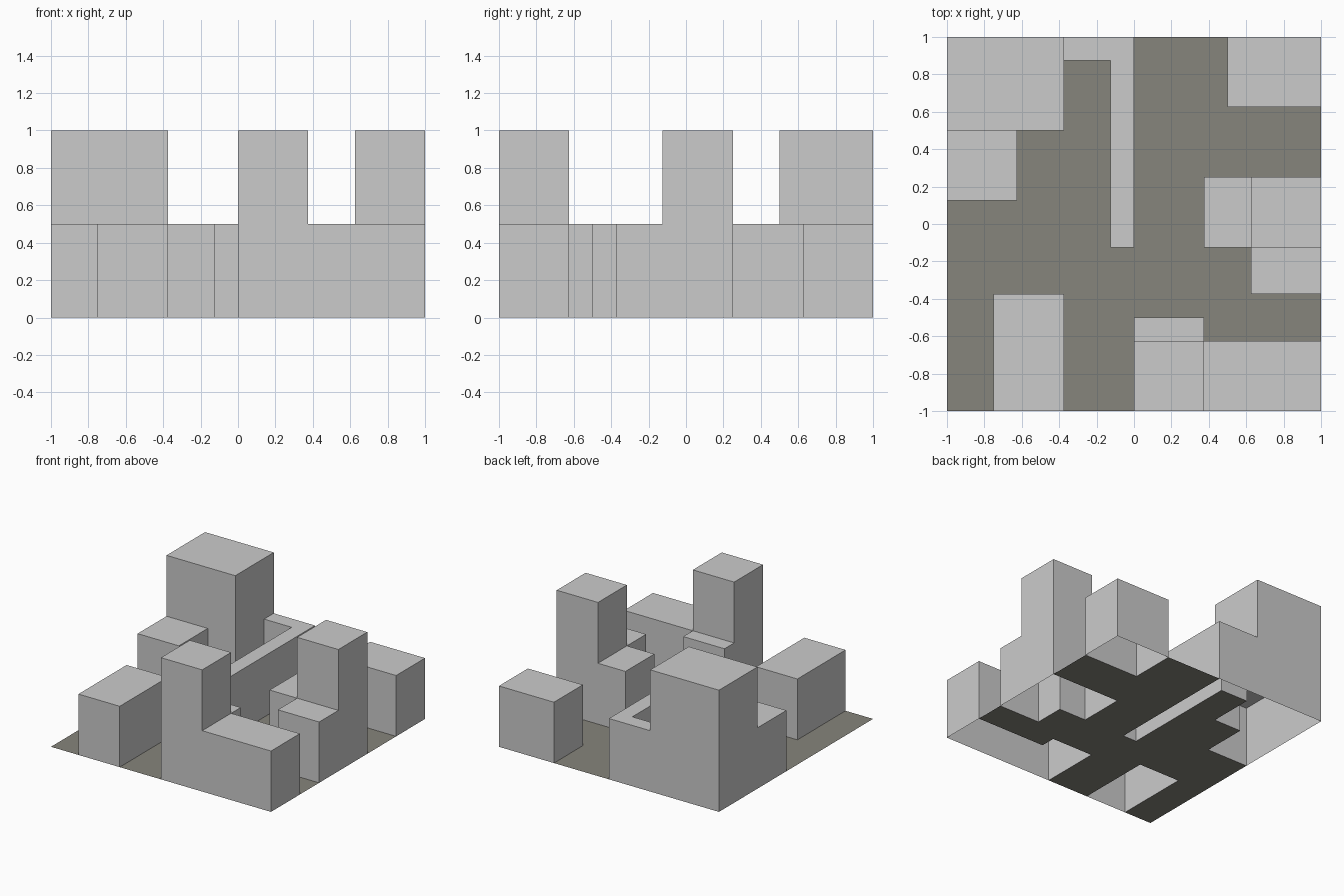
import bpy, bmesh

if "Cube" in bpy.data.objects:
    bpy.data.objects.remove(bpy.data.objects["Cube"])

STEP = 0.125    # street grid module
STOREY = 0.5    # height of one storey
N = 16          # modules per side


def material(name, rgb):
    m = bpy.data.materials.new(name)
    m.diffuse_color = (*rgb, 1)
    m.use_nodes = True
    m.node_tree.nodes["Principled BSDF"].inputs["Base Color"].default_value = m.diffuse_color
    return m


concrete = material("light grey concrete", (0.60, 0.60, 0.60))
asphalt = material("warm grey street", (0.24, 0.232, 0.20))


def cells(x0, x1, y0, y1):
    """Grid modules covered by a rectangle."""
    g = lambda v: round((v + 1) / STEP)
    return {(i, j) for i in range(g(x0), g(x1)) for j in range(g(y0), g(y1))}


def finish(name, bm, mat):
    bmesh.ops.remove_doubles(bm, verts=bm.verts, dist=1e-4)
    bmesh.ops.dissolve_limit(bm, angle_limit=0.01, verts=bm.verts, edges=bm.edges)
    me = bpy.data.meshes.new(name)
    bm.to_mesh(me)
    bm.free()
    me.materials.append(mat)
    bpy.context.collection.objects.link(bpy.data.objects.new(name, me))


def quad(bm, pts):
    bm.faces.new([bm.verts.new((-1 + x * STEP, -1 + y * STEP, z * STOREY))
                  for x, y, z in pts])


def building(name, parts):
    """Hollow shell, open at the bottom, from rectangles (x0, x1, y0, y1, storeys)."""
    solid = {(i, j, k) for *r, n in parts for i, j in cells(*r) for k in range(n)}
    bm = bmesh.new()
    for i, j, k in sorted(solid):
        a, b, c, d = (i, j), (i + 1, j), (i + 1, j + 1), (i, j + 1)
        # outer walls, one per exposed side
        for p, q, di, dj in ((a, b, 0, -1), (b, c, 1, 0), (c, d, 0, 1), (d, a, -1, 0)):
            if (i + di, j + dj, k) not in solid:
                quad(bm, [(*p, k), (*q, k), (*q, k + 1), (*p, k + 1)])
        # flat roof
        if (i, j, k + 1) not in solid:
            quad(bm, [(*p, k + 1) for p in (a, b, c, d)])
    finish(name, bm, concrete)
    return {(i, j) for i, j, k in solid}


BUILDINGS = {
    "corner_tower_with_wings": [(-1, -0.375, 0.5, 1, 2), (-1, -0.625, 0.125, 0.5, 1),
                                (-0.375, 0, 0.875, 1, 1), (-0.125, 0, -0.125, 0.875, 1)],
    "back_right_block": [(0.5, 1, 0.625, 1, 1)],
    "side_tower_with_wings": [(0.625, 1, -0.125, 0.25, 2), (0.375, 0.625, -0.125, 0.25, 1),
                              (0.625, 1, -0.375, -0.125, 1)],
    "front_left_block": [(-0.75, -0.375, -1, -0.375, 1)],
    "front_tower_with_wings": [(0, 0.375, -1, -0.625, 2), (0.375, 1, -1, -0.625, 1),
                               (0, 0.375, -0.625, -0.5, 1)],
}
built = set()
for name, parts in BUILDINGS.items():
    built |= building(name, parts)

# streets fill every module left free
bm = bmesh.new()
for i in range(N):
    for j in range(N):
        if (i, j) not in built:
            quad(bm, [(i, j, 0), (i + 1, j, 0), (i + 1, j + 1, 0), (i, j + 1, 0)])
finish("streets", bm, asphalt)
